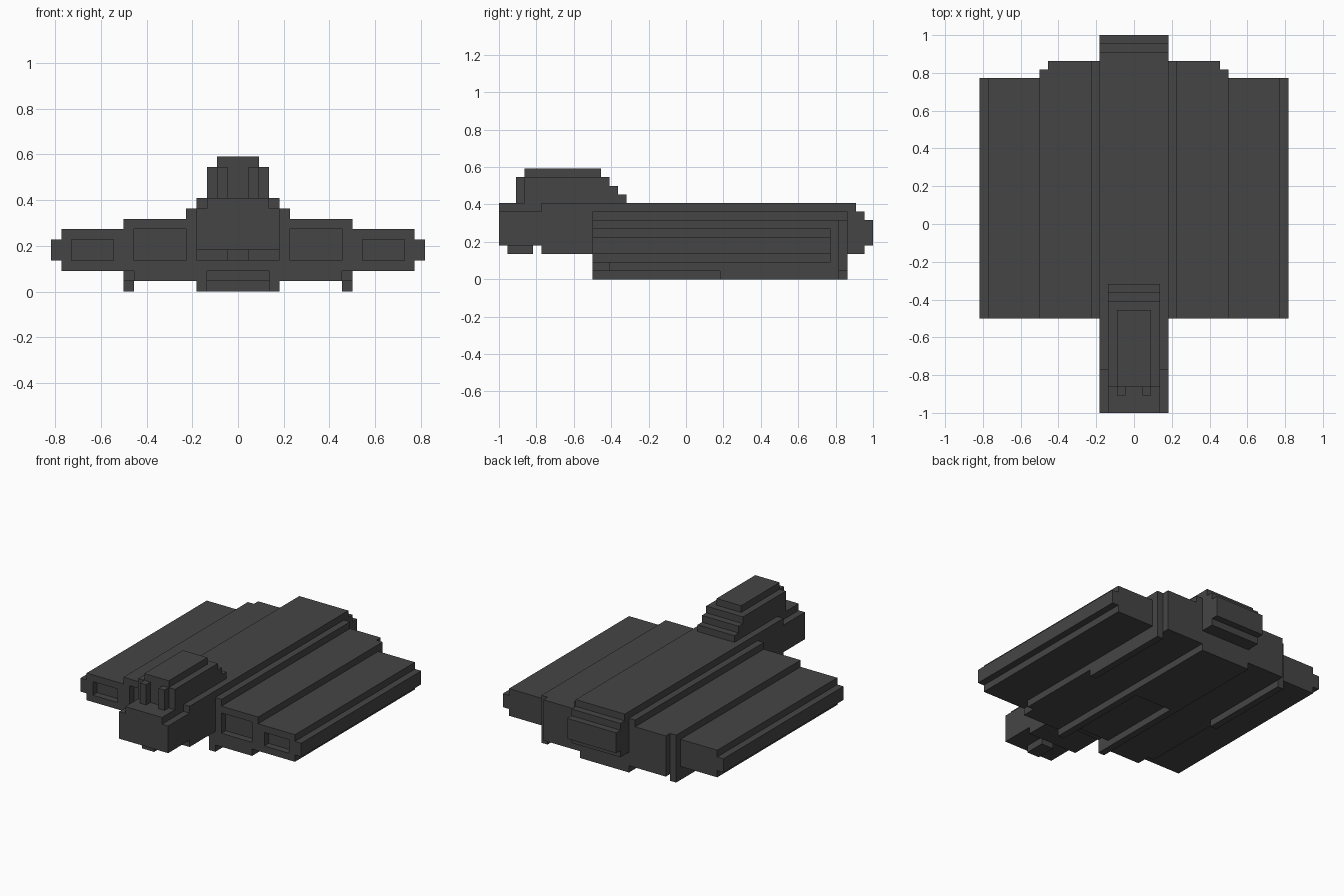
import bpy
import bmesh
from mathutils import Vector

U = 1 / 22  # one block of the modelling grid

cube = bpy.data.objects.get("Cube")
if cube:
    bpy.data.objects.remove(cube, do_unlink=True)

# Single hull colour
COLOUR = (0.06, 0.06, 0.06, 1)
hull = bpy.data.materials.new("dark grey hull")
hull.diffuse_color = COLOUR
hull.use_nodes = True
shader = hull.node_tree.nodes["Principled BSDF"]
shader.inputs["Base Color"].default_value = COLOUR
shader.inputs["Roughness"].default_value = 0.8


def add_box(bm, x, y, z):
    """Add a box from (min, max) pairs in grid units."""
    verts = bmesh.ops.create_cube(bm, size=1)["verts"]
    for v in verts:
        v.co = Vector(r[1] if c > 0 else r[0] for c, r in zip(v.co, (x, y, z)))
    return verts


def recess_front(bm, verts, x, z, depth):
    """Sink a rectangular opening into the front of a box."""
    bm.normal_update()
    front = min({f for v in verts for f in v.link_faces},
                key=lambda f: f.calc_center_median().y)
    bmesh.ops.inset_individual(bm, faces=[front], thickness=0.2)
    mid = front.calc_center_median()
    for v in front.verts:
        v.co.x = x[1] if v.co.x > mid.x else x[0]
        v.co.z = z[1] if v.co.z > mid.z else z[0]
    floor = bmesh.ops.extrude_discrete_faces(bm, faces=[front])["faces"][0]
    for v in floor.verts:
        v.co.y += depth


def part(name, boxes, mirror=False, intake=None):
    """Build a part from boxes; an intake opens the front of the first one."""
    bm = bmesh.new()
    for i, box in enumerate(boxes):
        verts = add_box(bm, *box)
        if intake and i == 0:
            recess_front(bm, verts, *intake, depth=1)
    bmesh.ops.scale(bm, vec=(U, U, U), verts=bm.verts)
    bmesh.ops.recalc_face_normals(bm, faces=bm.faces)
    mesh = bpy.data.meshes.new(name)
    bm.to_mesh(mesh)
    bm.free()
    mesh.materials.append(hull)
    obj = bpy.data.objects.new(name, mesh)
    bpy.context.collection.objects.link(obj)
    if mirror:
        mod = obj.modifiers.new("mirror", "MIRROR")
        mod.use_mirror_merge = False
    return obj


# Central body, with its shoulders and underside
part("fuselage", [((-4, 4), (-17, 20), (3, 9)),
                  ((-4, 4), (-11, 19), (2, 3)),
                  ((-3, 3), (-9, 19), (1, 2))])
part("fuselage_shoulder", [((4, 5), (-11, 19), (7, 8))], mirror=True)
part("keel", [((-4, 4), (4, 19), (0, 1))])
part("keel_rail", [((3, 4), (-11, 19), (1, 2)),
                   ((3, 4), (-11, 4), (0, 1))], mirror=True)

# Nose with cut upper corners and a small chin
part("nose", [((-4, 4), (-22, -17), (4, 8)),
              ((-3, 3), (-22, -17), (8, 9))])
part("chin", [((-1, 1), (-21, -18), (3, 4))])

# Cockpit: stepped cabin, roof and two windscreen posts
part("cabin", [((-3, 3), (-19, -7 - i), (9 + i, 10 + i)) for i in range(3)])
part("cabin_roof", [((-2, 2), (-19, -10), (12, 13))])
part("windscreen_post", [((1, 2), (-20, -19), (9, 12))], mirror=True)

# Stepped tail block
part("tail", [((-4, 4), (20, 21), (3, 8)),
              ((-4, 4), (21, 22), (4, 7))])

# Inner engines with intakes, floors and skids
part("inner_engine", [((4, 11), (-11, 18), (2, 7)),
                      ((4, 10), (-11, 18), (1, 2)),
                      ((10, 11), (-9, 18), (1, 2)),
                      ((4, 10), (18, 19), (1, 7))],
     mirror=True, intake=((5, 10), (3, 6)))
part("skid", [((10, 11), (4, 18), (0, 1))], mirror=True)

# Outer pods with intakes and side ribs
part("outer_pod", [((11, 17), (-11, 17), (2, 6))],
     mirror=True, intake=((12, 16), (3, 5)))
part("pod_rib", [((17, 18), (-11, 17), (3, 5))], mirror=True)
